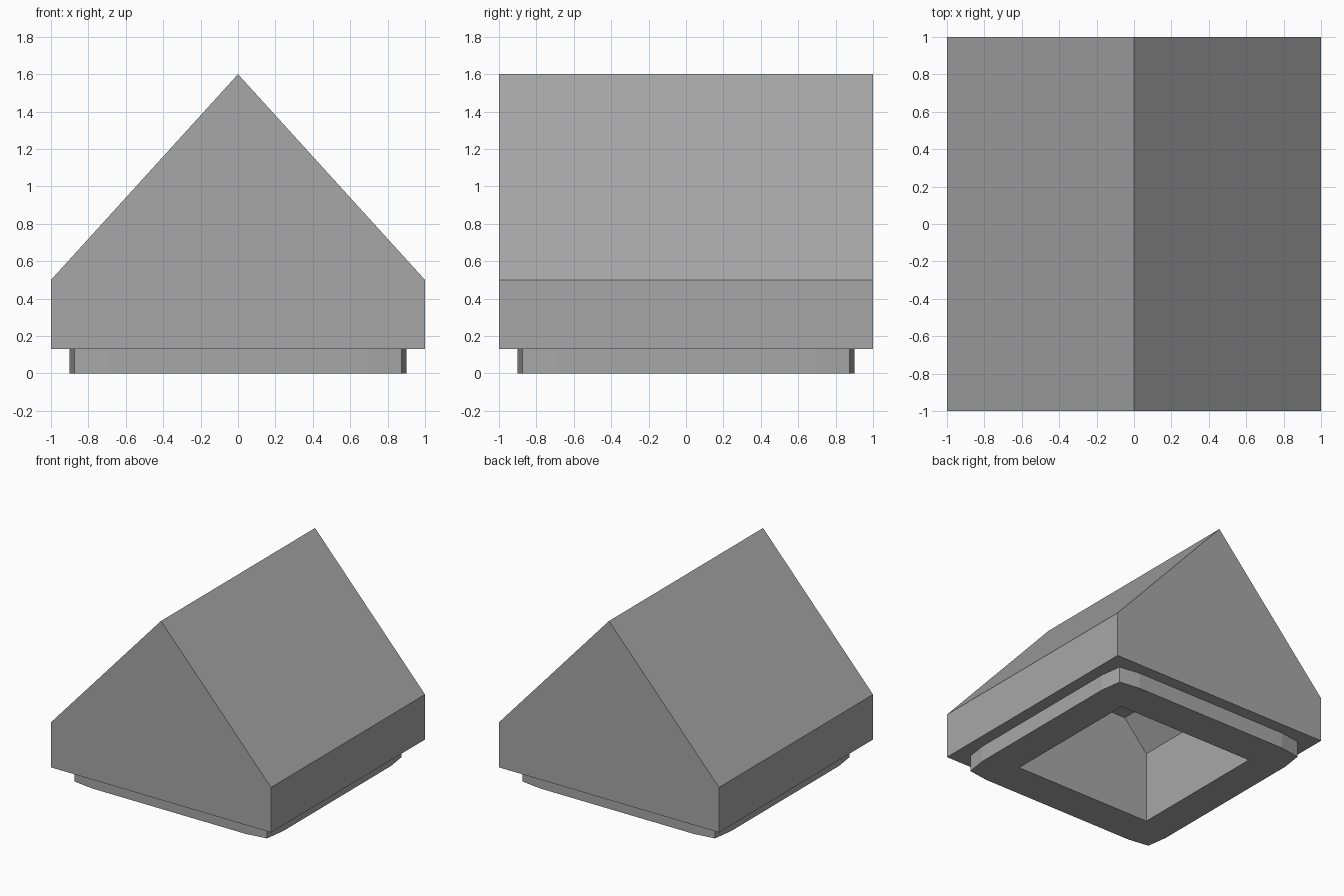
import bpy
import bmesh
from mathutils import Vector

default_cube = bpy.data.objects.get("Cube")
if default_cube:
    bpy.data.objects.remove(default_cube, do_unlink=True)

# One plain grey for the whole model
grey = bpy.data.materials.new("plain_grey")
grey.use_nodes = True
colour = (0.39, 0.39, 0.39, 1)
grey.diffuse_color = colour
grey.node_tree.nodes["Principled BSDF"].inputs["Base Color"].default_value = colour


def extrude_outline(name, points, direction):
    """Make a solid by sweeping a closed outline along a direction."""
    bm = bmesh.new()
    face = bm.faces.new([bm.verts.new(p) for p in points])
    swept = bmesh.ops.extrude_face_region(bm, geom=[face])["geom"]
    moved = [g for g in swept if isinstance(g, bmesh.types.BMVert)]
    bmesh.ops.translate(bm, verts=moved, vec=Vector(direction))
    bmesh.ops.recalc_face_normals(bm, faces=bm.faces)
    mesh = bpy.data.meshes.new(name)
    bm.to_mesh(mesh)
    bm.free()
    mesh.materials.append(grey)
    obj = bpy.data.objects.new(name, mesh)
    bpy.context.collection.objects.link(obj)
    return obj


def gable_prism(name, half_profile, half_length):
    """Mirror half a profile across x = 0 and extend it along y."""
    mirrored = [(-x, z) for x, z in reversed(half_profile) if x > 0]
    points = [(x, -half_length, z) for x, z in half_profile + mirrored]
    return extrude_outline(name, points, (0, 2 * half_length, 0))


# Body with a pitched roof
body = gable_prism("gabled_body", [(1, 0.13), (1, 0.5), (0, 1.6)], 1)

# Plinth with slightly tapered corners
quarter = [Vector((0.9, 0.7)), Vector((0.875, 0.875)), Vector((0.7, 0.9))]
outline = []
for turn in range(4):
    for p in quarter:
        outline.append((p.x, p.y, 0))
    quarter = [Vector((-p.y, p.x)) for p in quarter]
plinth = extrude_outline("plinth", outline, (0, 0, 0.13))

# Hollow inside, open at the bottom, with sloped sides and a flat ceiling
hollow = gable_prism("hollow_cutter", [(0.625, -0.2), (0.625, 0.585), (0.412, 0.82)], 0.6)
hollow.hide_render = True

for part in (body, plinth):
    cut = part.modifiers.new("hollow", "BOOLEAN")
    cut.operation = "DIFFERENCE"
    cut.solver = "EXACT"
    cut.object = hollow
    bpy.context.view_layer.objects.active = part
    bpy.ops.object.modifier_apply(modifier=cut.name)

bpy.data.objects.remove(hollow, do_unlink=True)
